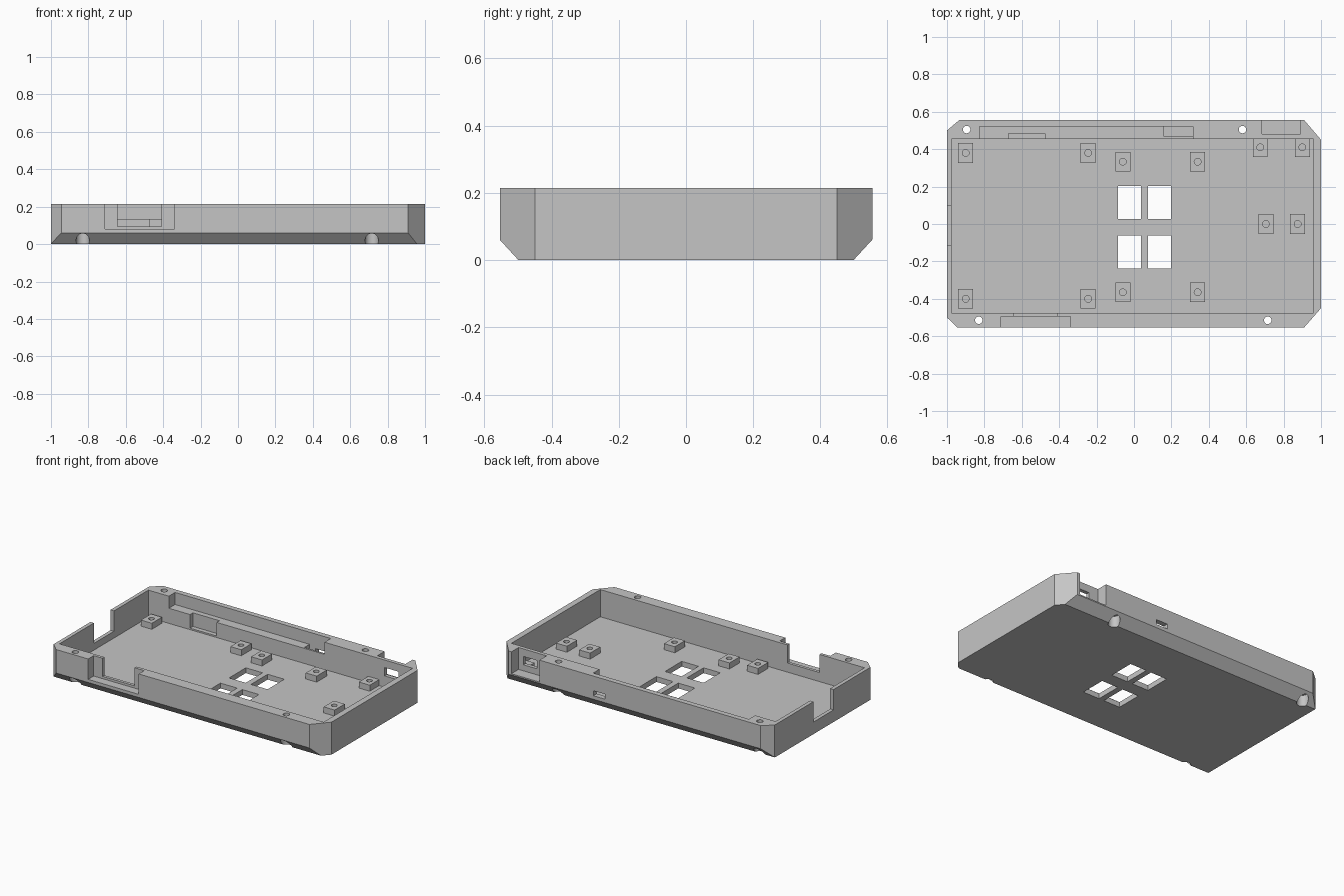
import bpy, bmesh
from mathutils import Vector

cube = bpy.data.objects.get("Cube")
if cube:
    bpy.data.objects.remove(cube, do_unlink=True)

grey = bpy.data.materials.new("plain grey")
grey.use_nodes = True
GREY = (0.56, 0.56, 0.56, 1)
grey.diffuse_color = GREY
grey.node_tree.nodes["Principled BSDF"].inputs["Base Color"].default_value = GREY

HEIGHT, FLOOR, ABOVE = 0.215, 0.035, 0.3


def add_object(name, bm):
    bmesh.ops.recalc_face_normals(bm, faces=bm.faces)
    mesh = bpy.data.meshes.new(name)
    bm.to_mesh(mesh)
    bm.free()
    mesh.materials.append(grey)
    obj = bpy.data.objects.new(name, mesh)
    bpy.context.collection.objects.link(obj)
    return obj


def box(x, y, z):
    """Box cutter from three (low, high) ranges."""
    bm = bmesh.new()
    bmesh.ops.create_cube(bm, size=1)
    for v in bm.verts:
        v.co = [r[0] if c < 0 else r[1] for c, r in zip(v.co, (x, y, z))]
    return add_object("cutter", bm)


def rod(centre, radius, low, high, axis="Z"):
    """Round cutter along z or x, at a 2D centre across that axis."""
    bm = bmesh.new()
    bmesh.ops.create_cone(bm, cap_ends=True, segments=32, radius1=radius,
                          radius2=radius, depth=high - low)
    mid = (low + high) / 2
    for v in bm.verts:
        a, b, c = v.co.x + centre[0], v.co.y + centre[1], v.co.z + mid
        v.co = (a, b, c) if axis == "Z" else (c, a, b)
    return add_object("cutter", bm)


def carve(obj, cutter):
    mod = obj.modifiers.new("cut", "BOOLEAN")
    mod.operation, mod.solver, mod.object = "DIFFERENCE", "EXACT", cutter
    bpy.context.view_layer.update()
    graph = bpy.context.evaluated_depsgraph_get()
    mesh = bpy.data.meshes.new_from_object(obj.evaluated_get(graph))
    obj.modifiers.clear()
    obj.data = mesh
    bpy.data.objects.remove(cutter, do_unlink=True)


# Outer shell: eight-sided outline, extruded up
outline = [(-1, -0.5), (-0.945, -0.553), (0.91, -0.553), (1, -0.45),
           (1, 0.45), (0.91, 0.555), (-0.935, 0.555), (-1, 0.5)]
bm = bmesh.new()
base = bm.faces.new([bm.verts.new((x, y, 0)) for x, y in outline])
top = bmesh.ops.extrude_face_region(bm, geom=[base])["geom"]
bmesh.ops.translate(bm, vec=(0, 0, HEIGHT),
                    verts=[g for g in top if isinstance(g, bmesh.types.BMVert)])
# Slanted lower edges along front and back
for side in (-1, 1):
    cut = bmesh.ops.bisect_plane(
        bm, geom=bm.verts[:] + bm.edges[:] + bm.faces[:], dist=1e-5,
        plane_co=(0, side * 0.4985, 0), plane_no=Vector((0, side * 0.06, -0.055)),
        clear_outer=True)
    bmesh.ops.holes_fill(bm, edges=[g for g in cut["geom_cut"]
                                    if isinstance(g, bmesh.types.BMEdge)])
case = add_object("case_tray", bm)

# Main cavity
carve(case, box((-0.975, 0.96), (-0.475, 0.455), (FLOOR, ABOVE)))

# Back wall: long ledge, two pockets and a slot
carve(case, box((-0.825, 0.315), (0.44, 0.52), (0.135, ABOVE)))
carve(case, box((-0.67, -0.475), (0.44, 0.485), (0.045, 0.2)))
carve(case, box((0.16, 0.315), (0.468, 0.52), (0.08, 0.2)))
carve(case, box((0.205, 0.29), (0.5, 0.6), (0.085, 0.118)))

# Back corner port recess and its opening
carve(case, box((0.685, 0.89), (0.48, 0.6), (0.07, ABOVE)))
carve(case, box((0.755, 0.855), (0.4, 0.5), (0.11, 0.165)))

# Front recess and the opening behind it
carve(case, box((-0.71, -0.34), (-0.6, -0.495), (0.08, ABOVE)))
carve(case, box((-0.645, -0.41), (-0.52, -0.46), (0.095, ABOVE)))

# End wall notch and round port
carve(case, box((-1.1, -0.95), (-0.115, 0.095), (0.08, ABOVE)))
carve(case, rod((-0.3, 0.14), 0.05, -1.1, -0.95, "X"))

# Four floor windows
for x in (-0.085, 0.075):
    for y in (-0.237, 0.028):
        carve(case, box((x, x + 0.122), (y, y + 0.175), (-0.1, 0.1)))

# Screw holes with wide sockets below
for spot in ((-0.895, 0.505), (0.58, 0.505), (-0.83, -0.515), (0.715, -0.515)):
    carve(case, rod(spot, 0.02, -0.1, ABOVE))
    carve(case, rod(spot, 0.036, -0.1, 0.075))

# Mounting posts with blind holes
post = box((-0.04, 0.04), (-0.053, 0.053), (FLOOR - 0.005, 0.075))
carve(post, rod((0, 0), 0.018, FLOOR + 0.003, ABOVE))
post.name = "mounting_post"
spots = [(-0.9, 0.38), (-0.245, 0.38), (-0.06, 0.333), (0.34, 0.333),
         (0.675, 0.41), (0.9, 0.41), (0.705, 0), (0.875, 0),
         (-0.9, -0.4), (-0.245, -0.4), (-0.06, -0.365), (0.34, -0.365)]
for i, (x, y) in enumerate(spots):
    obj = post if i == 0 else post.copy()
    if i:
        bpy.context.collection.objects.link(obj)
    obj.location = (x, y, 0)

# Smooth the round holes, keep the flat faces sharp
bpy.ops.object.select_all(action="DESELECT")
case.select_set(True)
bpy.context.view_layer.objects.active = case
bpy.ops.object.shade_smooth_by_angle()
